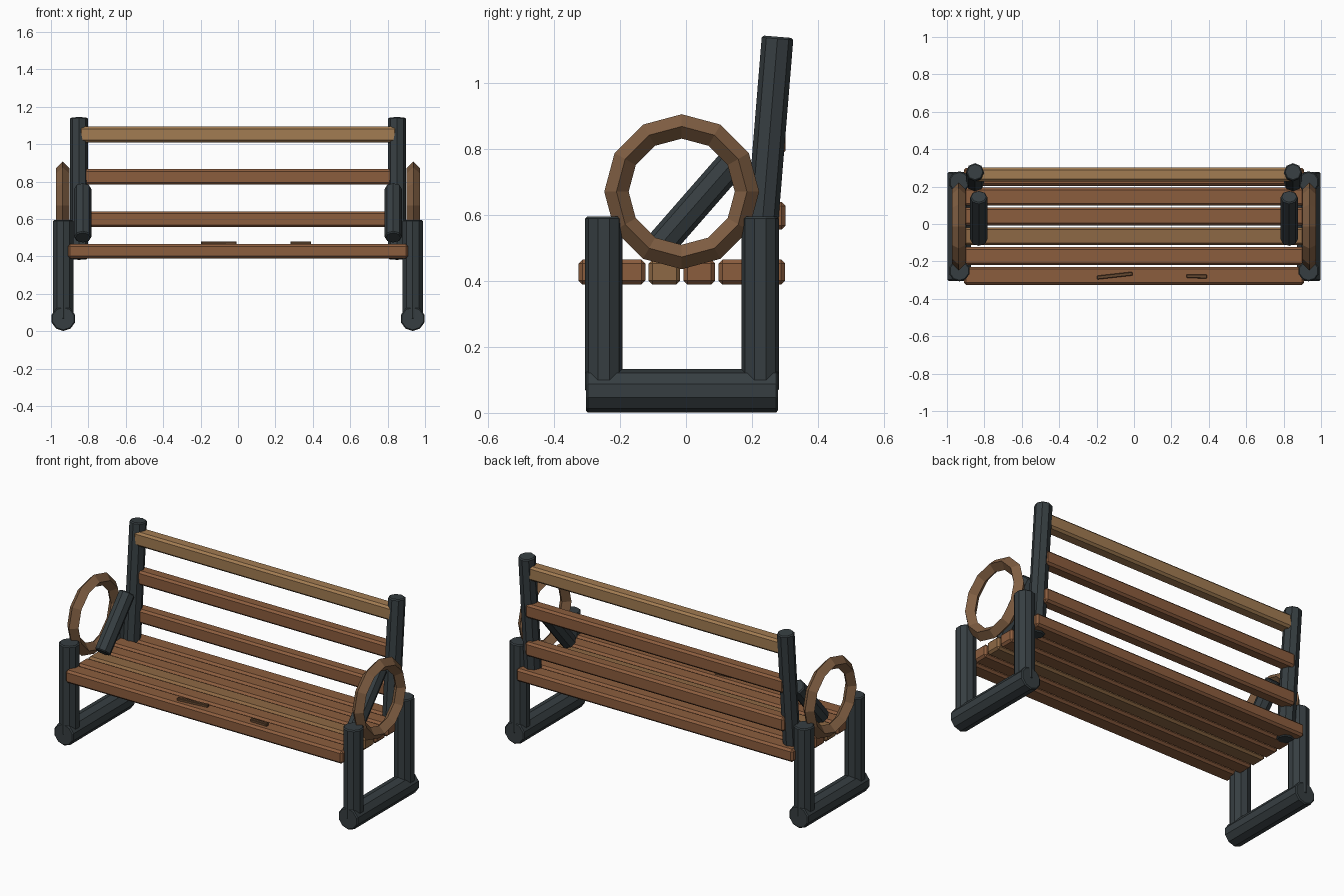
import bpy, bmesh, math
from mathutils import Vector

if "Cube" in bpy.data.objects:
    bpy.data.objects.remove(bpy.data.objects["Cube"])


def material(name, rgb):
    m = bpy.data.materials.new(name)
    m.diffuse_color = (*rgb, 1)
    m.use_nodes = True
    m.node_tree.nodes["Principled BSDF"].inputs["Base Color"].default_value = m.diffuse_color
    return m


IRON = material("dark_iron", (0.037, 0.048, 0.053))
WOOD = material("brown_wood", (0.26, 0.11, 0.048))
WARM = material("warm_wood", (0.27, 0.14, 0.058))
PALE = material("pale_wood", (0.36, 0.20, 0.085))
RING = material("ring_wood", (0.22, 0.115, 0.056))
WEAR = material("worn_wood", (0.13, 0.065, 0.03))


def finish(bm, name, mat):
    bmesh.ops.recalc_face_normals(bm, faces=bm.faces)
    me = bpy.data.meshes.new(name)
    bm.to_mesh(me)
    bm.free()
    me.materials.append(mat)
    ob = bpy.data.objects.new(name, me)
    bpy.context.collection.objects.link(ob)
    return ob


def bevel(ob, width):
    b = ob.modifiers.new("bevel", 'BEVEL')
    b.width, b.segments = width, 1
    b.limit_method, b.angle_limit = 'ANGLE', math.radians(60)


def beam(name, centre, size, mat, chamfer, turn=0.0):
    bm = bmesh.new()
    bmesh.ops.create_cube(bm, size=1)
    bmesh.ops.scale(bm, vec=size, verts=bm.verts)
    ob = finish(bm, name, mat)
    ob.location = centre
    ob.rotation_euler.z = turn
    bevel(ob, chamfer)


def pole(name, a, b, r, sides):
    a, b = Vector(a), Vector(b)
    bm = bmesh.new()
    bmesh.ops.create_cone(bm, cap_ends=True, segments=sides, radius1=r,
                          radius2=r, depth=(b - a).length)
    ob = finish(bm, name, IRON)
    ob.location = (a + b) / 2
    ob.rotation_euler = (b - a).to_track_quat('Z', 'Y').to_euler()
    bevel(ob, 0.006)


def ring(name, centre, major, minor, n=12, m=4):
    bm = bmesh.new()
    rows = []
    for i in range(n):
        t = math.tau * i / n
        row = []
        for j in range(m):
            p = math.tau * j / m
            d = major + minor * math.cos(p)
            row.append(bm.verts.new((minor * math.sin(p), d * math.cos(t), d * math.sin(t))))
        rows.append(row)
    for i in range(n):
        a, b = rows[i], rows[(i + 1) % n]
        for j in range(m):
            k = (j + 1) % m
            bm.faces.new((a[j], b[j], b[k], a[k]))
    finish(bm, name, RING).location = centre


# Seat planks
for i in range(6):
    beam(f"seat_slat_{i + 1}", (0, -0.2775 + 0.106 * i, 0.427), (1.82, 0.096, 0.076),
         WARM if i == 2 else WOOD, 0.012)

# Backrest planks
for i, z in enumerate((0.598, 0.825, 1.052)):
    beam(f"back_slat_{i + 1}", (0, 0.265, z), (1.70, 0.074, 0.084),
         PALE if i == 2 else WOOD, 0.012)

# Worn marks on the front plank
beam("long_scratch", (-0.103, -0.276, 0.470), (0.19, 0.020, 0.020), WEAR, 0.003, 0.11)
beam("short_scratch", (0.336, -0.280, 0.470), (0.11, 0.020, 0.020), WEAR, 0.003, -0.02)

# End frames, one per side
for side, s in (("left", -1), ("right", 1)):
    x = 0.934 * s
    pole(f"{side}_foot_bar", (x, -0.304, 0.067), (x, 0.279, 0.067), 0.066, 10)
    pole(f"{side}_front_leg", (x, -0.25, 0.065), (x, -0.25, 0.595), 0.057, 10)
    pole(f"{side}_back_leg", (x, 0.225, 0.065), (x, 0.225, 0.595), 0.057, 10)
    pole(f"{side}_back_post", (0.85 * s, 0.216, 0.385), (0.85 * s, 0.278, 1.141), 0.048, 8)
    pole(f"{side}_arm_brace", (0.83 * s, -0.086, 0.50), (0.83 * s, 0.146, 0.765), 0.046, 8)
    ring(f"{side}_arm_ring", (0.937 * s, -0.013, 0.671), 0.198, 0.037)
